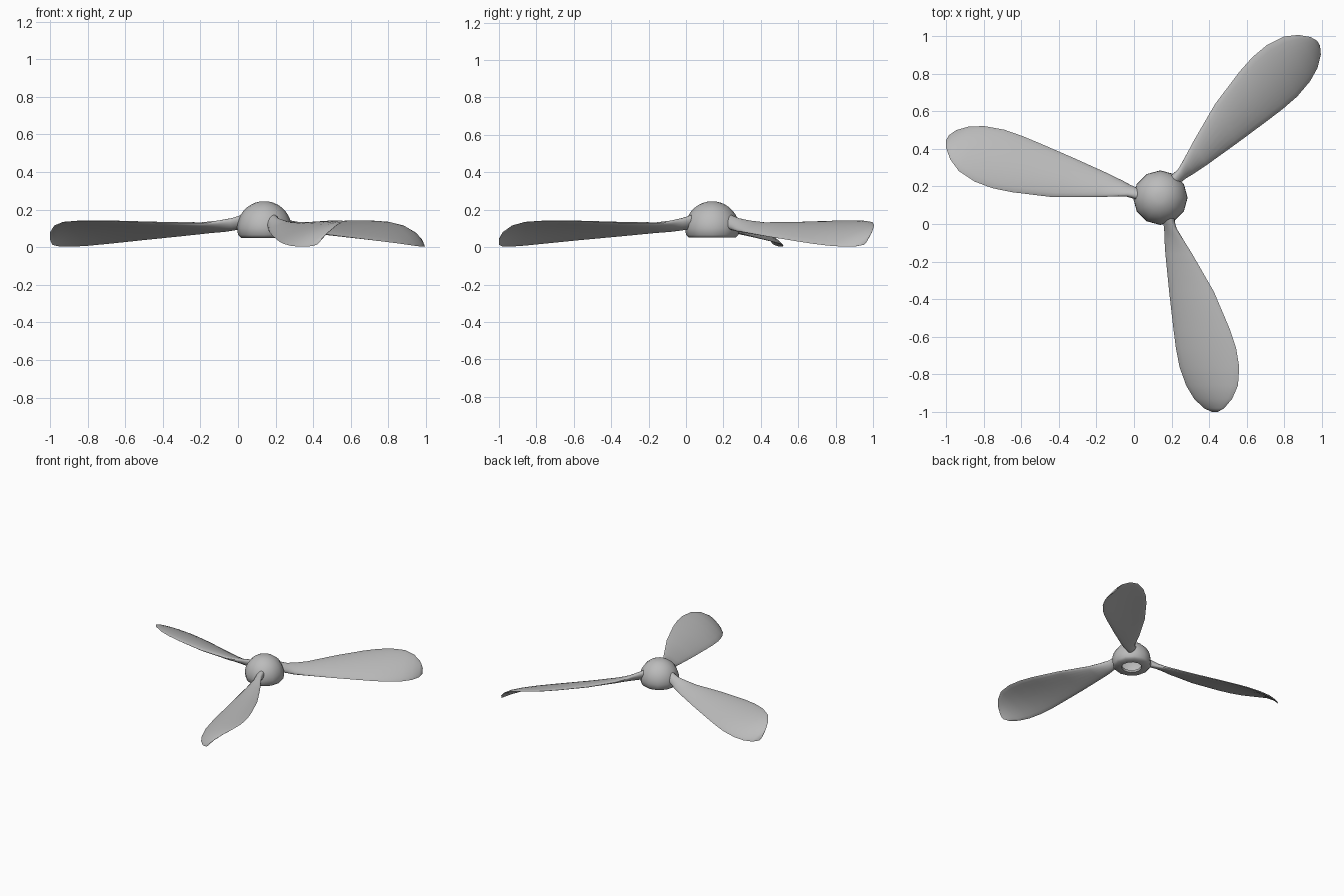
import bpy, bmesh, math
from mathutils import Vector, Matrix

cube = bpy.data.objects.get("Cube")
if cube:
    bpy.data.objects.remove(cube, do_unlink=True)

HUB = Vector((0.14, 0.14, 0))

grey = bpy.data.materials.new("metal grey")
grey.use_nodes = True
colour = (0.5, 0.5, 0.5, 1)
grey.diffuse_color = colour
grey.node_tree.nodes["Principled BSDF"].inputs["Base Color"].default_value = colour


def loft(name, rings, angle, cap_start=False, cap_end=False):
    """Skin closed rings of points into a smooth object."""
    bm = bmesh.new()
    loops = [[bm.verts.new(p) for p in ring] for ring in rings]
    for a, b in zip(loops, loops[1:]):
        for i in range(len(a)):
            j = (i + 1) % len(a)
            bm.faces.new((a[i], a[j], b[j], b[i]))
    if cap_start:
        bm.faces.new(loops[0][::-1])
    if cap_end:
        bm.faces.new(loops[-1])
    bmesh.ops.recalc_face_normals(bm, faces=bm.faces)
    mesh = bpy.data.meshes.new(name)
    bm.to_mesh(mesh)
    bm.free()
    mesh.materials.append(grey)
    obj = bpy.data.objects.new(name, mesh)
    bpy.context.collection.objects.link(obj)
    bpy.ops.object.select_all(action="DESELECT")
    obj.select_set(True)
    bpy.context.view_layer.objects.active = obj
    bpy.ops.object.shade_smooth_by_angle(angle=math.radians(angle))
    return obj


# Hub: hollow dome with a rounded foot and an open shaft hole
SIDES = 12
profile = [(0.07, 0.065), (0.075, 0.05), (0.125, 0.05), (0.14, 0.065)]
for k in range(9):
    t = math.radians(10 * k)
    profile.append((0.145 * math.cos(t), 0.1 + 0.145 * math.sin(t)))
rings = [[Vector((r * math.cos(math.tau * i / SIDES), r * math.sin(math.tau * i / SIDES), z))
          for i in range(SIDES)] for r, z in profile]
hub = loft("hub", rings, 50, cap_end=True)
hub.location = HUB

# Blade stations: span, low edge x, low edge z, high edge x, high edge z, half thickness
stations = [
    (0.11, 0.025, 0.100, 0.060, 0.170, 0.030),
    (0.16, 0.025, 0.095, 0.080, 0.150, 0.026),
    (0.22, 0.022, 0.088, 0.120, 0.135, 0.021),
    (0.30, 0.027, 0.080, 0.170, 0.125, 0.018),
    (0.50, 0.047, 0.058, 0.285, 0.130, 0.015),
    (0.70, 0.070, 0.038, 0.370, 0.138, 0.013),
    (0.80, 0.083, 0.028, 0.403, 0.140, 0.012),
    (0.90, 0.102, 0.018, 0.420, 0.140, 0.011),
    (1.00, 0.138, 0.008, 0.413, 0.134, 0.010),
    (1.07, 0.180, 0.003, 0.382, 0.115, 0.009),
    (1.12, 0.232, 0.003, 0.340, 0.080, 0.007),
    (1.14, 0.275, 0.012, 0.305, 0.045, 0.004),
]


def section(s, x0, z0, x1, z1, thick, n=20):
    """Cambered lens section across the blade."""
    low, chord = Vector((x0, -s, z0)), Vector((x1 - x0, 0, z1 - z0))
    up = Vector((-chord.z, 0, chord.x)).normalized()
    camber = 0.07 * max(0, chord.length - 0.09)
    ring = []
    for i in range(n):
        a = math.tau * i / n
        c = (1 - math.cos(a)) / 2
        ring.append(low + chord * c + up * (thick * math.sin(a) + camber * 4 * c * (1 - c)))
    return ring


blade_rings = [section(*st) for st in stations]
for k, side in enumerate(("front", "back_left", "right")):
    turn = Matrix.Rotation(math.tau * k / 3, 3, "Z")
    blade = loft(side + "_blade", [[turn @ p for p in ring] for ring in blade_rings],
                 50, cap_start=True, cap_end=True)
    blade.location = HUB
